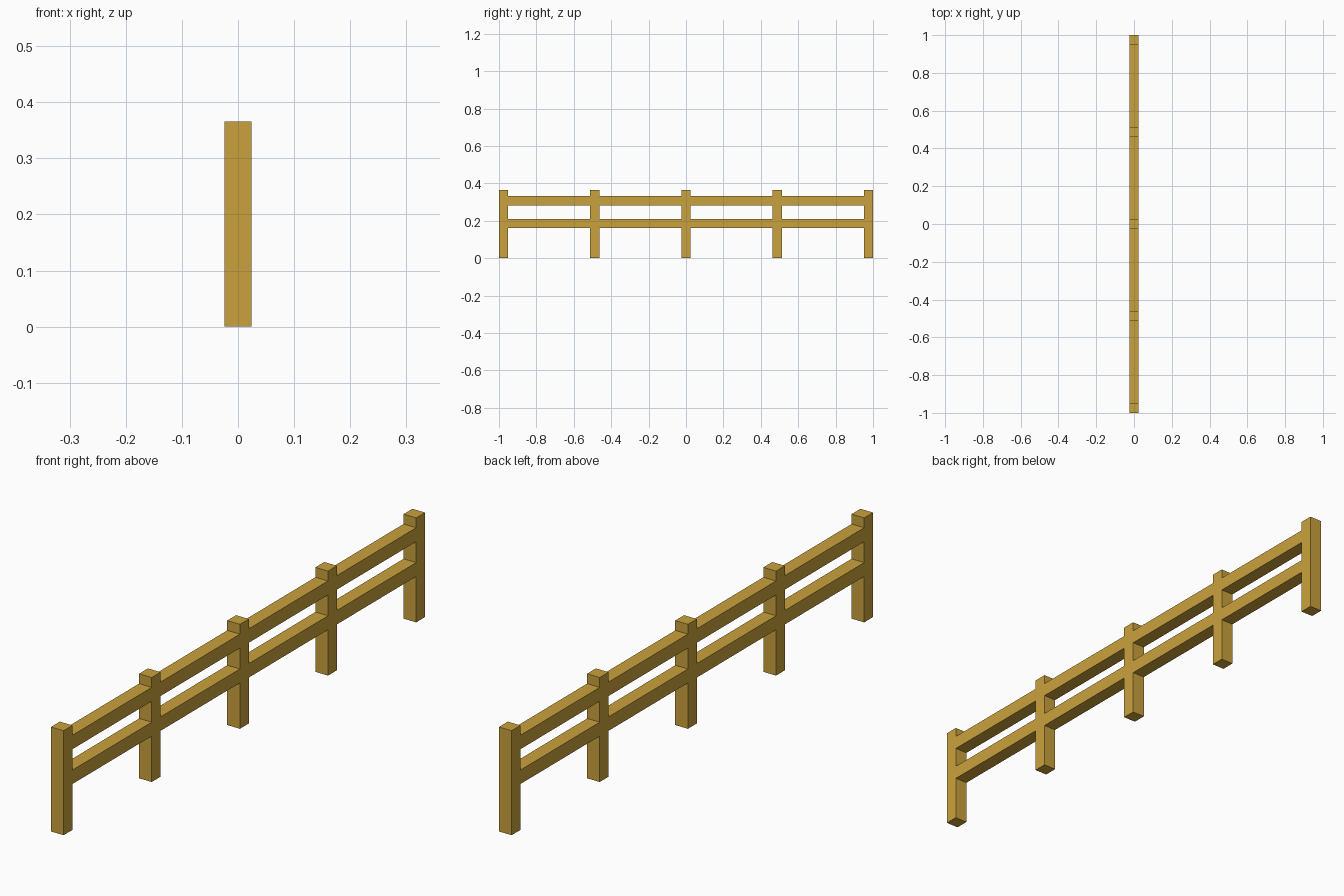
import bpy
import bmesh
from mathutils import Matrix

if "Cube" in bpy.data.objects:
    bpy.data.objects.remove(bpy.data.objects["Cube"])

SIDE = 0.049            # square timber thickness
HEIGHT = 0.366          # post height
SPACING = 0.4878        # distance between post centres
RAIL_CENTRES = {"lower_rail": 0.185, "upper_rail": 0.307}

wood = bpy.data.materials.new("golden_wood")
wood.diffuse_color = (0.59, 0.36, 0.047, 1.0)
wood.use_nodes = True
wood.node_tree.nodes["Principled BSDF"].inputs["Base Color"].default_value = wood.diffuse_color


def block(name, centre, size):
    """Flat-shaded box with its size baked into the mesh."""
    bm = bmesh.new()
    bmesh.ops.create_cube(bm, size=1.0, matrix=Matrix.Diagonal((*size, 1.0)))
    mesh = bpy.data.meshes.new(name)
    bm.to_mesh(mesh)
    bm.free()
    mesh.materials.append(wood)
    obj = bpy.data.objects.new(name, mesh)
    obj.location = centre
    bpy.context.collection.objects.link(obj)
    return obj


# Five upright posts
for i in range(5):
    block(f"post_{i + 1}", (0, (i - 2) * SPACING, HEIGHT / 2),
          (SIDE, SIDE, HEIGHT))

# Two rails per bay, fitted between the posts and flush with their sides
for name, z in RAIL_CENTRES.items():
    for i in range(4):
        block(f"{name}_{i + 1}", (0, (i - 1.5) * SPACING, z),
              (SIDE, SPACING - SIDE, SIDE))
